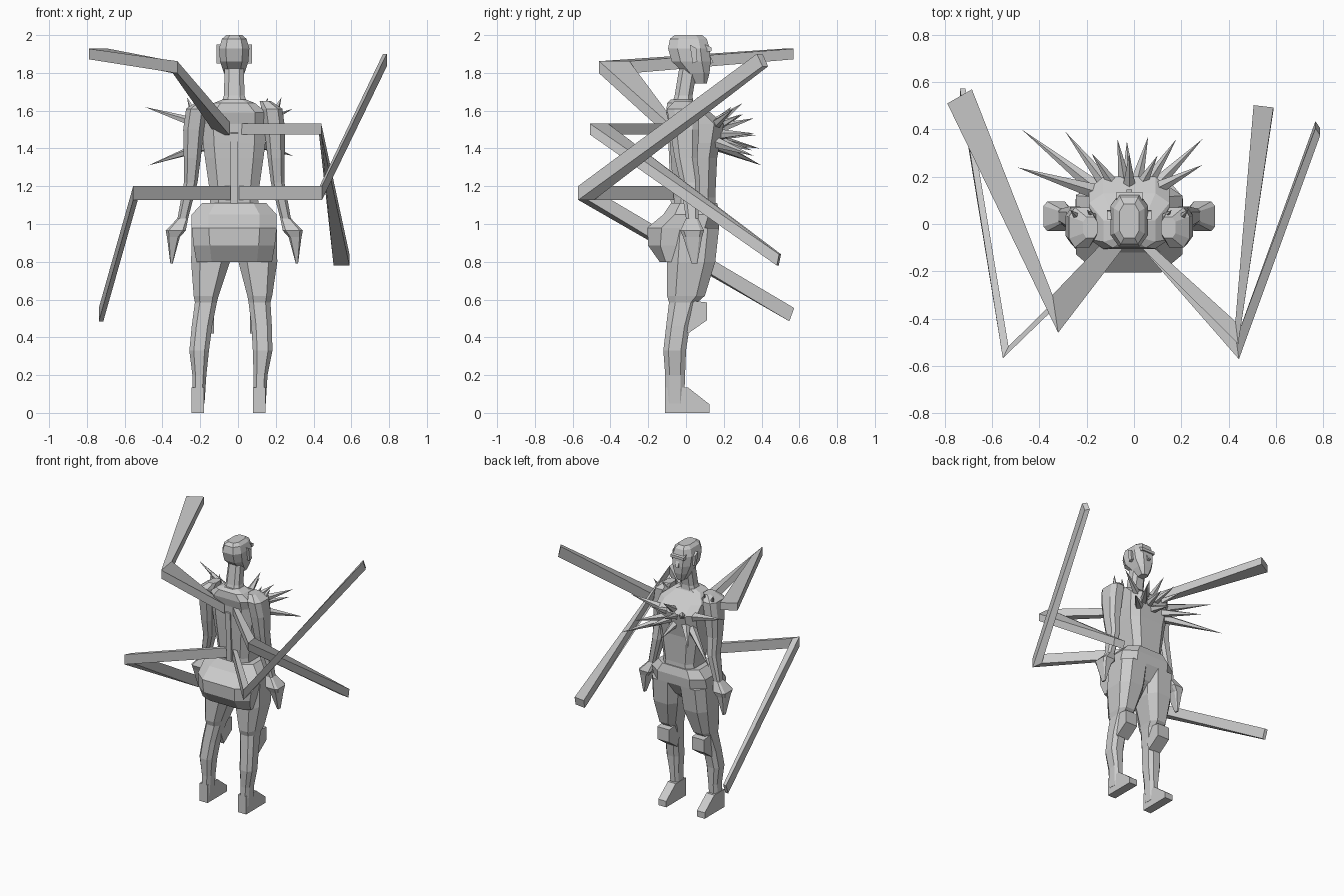
import bpy, bmesh
from mathutils import Vector

C = -0.02  # body centre line


def mesh_from_rings(name, rings):
    """Skin a list of equal-length point rings and cap both ends."""
    bm = bmesh.new()
    rows = [[bm.verts.new(p) for p in r] for r in rings]
    n = len(rows[0])
    for a, b in zip(rows, rows[1:]):
        for i in range(n):
            j = (i + 1) % n
            bm.faces.new((a[i], a[j], b[j], b[i]))
    bm.faces.new(rows[0][::-1])
    bm.faces.new(rows[-1])
    bmesh.ops.recalc_face_normals(bm, faces=bm.faces)
    me = bpy.data.meshes.new(name)
    bm.to_mesh(me)
    bm.free()
    ob = bpy.data.objects.new(name, me)
    bpy.context.collection.objects.link(ob)
    return ob


def loft(name, levels, side=1, k=0.55, centre=lambda z: C):
    """Levels: (z, centre x, y min, y max, half width); eight-sided sections."""
    rings = []
    for z, cx, y0, y1, hx in levels:
        cy, hy = (y0 + y1) / 2, (y1 - y0) / 2
        corners = [(1, k), (k, 1), (-k, 1), (-1, k), (-1, -k), (-k, -1), (k, -1), (1, -k)]
        rings.append([(centre(z) + side * (cx + a * hx), cy + b * hy, z) for a, b in corners])
    return mesh_from_rings(name, rings)


def prism(name, x0, x1, profile):
    """Extrude a side-view (y, z) profile across x."""
    return mesh_from_rings(name, [[(x, y, z) for y, z in profile] for x in (x0, x1)])


def bar(name, sections):
    """Rectangular bent bar from (centre, half side u, half side v)."""
    rings = []
    for p, u, v in sections:
        p, u, v = Vector(p), Vector(u), Vector(v)
        rings.append([p + u + v, p - u + v, p - u - v, p + u - v])
    return mesh_from_rings(name, rings)


def spike(name, base, tip, r, sides=5):
    d = Vector(tip) - Vector(base)
    bpy.ops.mesh.primitive_cone_add(vertices=sides, radius1=r, radius2=0, depth=d.length,
                                    location=(Vector(base) + Vector(tip)) / 2,
                                    rotation=d.to_track_quat('Z', 'Y').to_euler())
    bpy.context.object.name = name


# torso, neck and head
loft("torso", [(1.03, 0, -.06, .16, .14), (1.14, 0, -.065, .155, .125),
               (1.35, 0, -.08, .165, .155), (1.43, 0, -.085, .18, .165),
               (1.53, 0, -.09, .20, .17), (1.59, 0, -.105, .13, .17),
               (1.64, 0, -.10, .04, .11), (1.66, 0, -.08, .03, .06)], k=.65)
loft("neck", [(1.6, 0, -.085, .04, .08), (1.68, 0, -.06, .035, .055),
              (1.83, 0, -.035, .06, .05)])
loft("head", [(1.745, 0, .04, .11, .028), (1.80, 0, -.01, .125, .055),
              (1.86, 0, -.075, .13, .075), (1.93, 0, -.095, .125, .08),
              (1.98, 0, -.085, .11, .065), (2.0, 0, -.06, .085, .042)])
prism("nose", C - .012, C + .012, [(.12, 1.91), (.145, 1.855), (.12, 1.845)])
prism("brow", C - .055, C + .055, [(.1, 1.95), (.135, 1.935), (.135, 1.915), (.1, 1.91)])
prism("spine", C - .02, C + .02, [(-.05, 1.08), (-.08, 1.1), (-.095, 1.48), (-.05, 1.5)])

# pelvis
loft("pelvis", [(.80, 0, -.14, .02, .2), (.885, 0, -.2, .12, .215),
                (.98, 0, -.205, .175, .225), (1.05, 0, -.12, .18, .225),
                (1.11, 0, -.08, .165, .17)], k=.6)


def leg_centre(z):
    return -.05 + .03 * min(z / .8, 1)


for s, label in ((1, "right"), (-1, "left")):
    # leg, foot and knee pad
    loft("leg_" + label, [(.05, .162, -.11, -.01, .033), (.2, .162, -.11, -.005, .037),
                          (.33, .168, -.12, .0, .052), (.46, .158, -.105, .02, .054),
                          (.585, .142, -.09, .06, .058), (.62, .142, -.1, .1, .066),
                          (.8, .125, -.1, .155, .103), (.98, .115, -.09, .175, .11)],
         s, centre=leg_centre)
    fx = -.05 + s * .162
    prism("foot_" + label, fx - .033, fx + .033,
          [(-.11, 0), (.125, 0), (.125, .045), (.01, .135), (-.11, .135)])
    kx = leg_centre(.5) + s * .145
    prism("knee_pad_" + label, kx - .05, kx + .05,
          [(.02, .595), (.11, .585), (.11, .49), (.01, .42), (-.02, .5)])
    # natural arm with pointed hand
    loft("arm_" + label, [(1.65, .165, -.06, .03, .03), (1.61, .2, -.1, .07, .055),
                          (1.5, .215, -.085, .07, .055), (1.35, .222, -.06, .06, .045),
                          (1.22, .23, -.03, .075, .036), (1.03, .272, 0, .065, .028)], s)
    loft("hand_" + label, [(1.03, .272, 0, .065, .028), (.965, .31, -.03, .095, .053),
                           (.93, .322, -.015, .085, .034), (.79, .332, .03, .06, .006)], s, k=.7)
    # ear and shoulder thorns
    ex = C + s * .08
    prism("ear_" + label, ex - .014, ex + .014,
          [(.02, 1.95), (.055, 1.93), (.06, 1.86), (.035, 1.85)])
    for i, dx in enumerate((.17, .24)):
        spike(f"shoulder_thorn_{label}_{i}", (C + s * (dx - .03), .02, 1.58),
              (C + s * (dx + .01), .06, 1.67), .025)

# chest spikes fanning forward
tips = [(-.495, .24, 1.62), (-.475, .4, 1.31), (-.29, .39, 1.4), (.29, .36, 1.36),
        (.29, .25, 1.61), (.18, .36, 1.48), (.06, .37, 1.47), (-.07, .36, 1.56),
        (-.02, .3, 1.64), (-.18, .3, 1.58), (.1, .29, 1.58), (-.03, .35, 1.39)]
for i, (x, y, z) in enumerate(tips):
    spike(f"chest_spike_{i}", (C + (x - C) * .25, .13, 1.47 + (z - 1.47) * .25), (x, y, z), .036)

# four jointed back limbs
bar("back_limb_upper_left", [((-.08, -.08, 1.505), (-.035, .02, 0), (0, 0, .035)),
                             ((-.333, -.38, 1.83), (-.012, .08, 0), (0, 0, .032)),
                             ((-.738, .54, 1.9), (.052, .03, 0), (0, 0, .028))])
bar("back_limb_lower_left", [((-.05, -.06, 1.163), (-.01, .01, 0), (0, 0, .037)),
                             ((-.543, -.543, 1.163), (.012, .025, 0), (0, 0, .037)),
                             ((-.725, .56, .52), (.012, 0, 0), (0, .013, .035))])
bar("back_limb_upper_right", [((.015, -.06, 1.502), (.012, .012, 0), (0, 0, .029)),
                              ((.435, -.46, 1.502), (-.006, .048, 0), (0, 0, .029)),
                              ((.548, .492, .81), (-.042, .005, 0), (0, .006, .03))])
bar("back_limb_lower_right", [((.015, -.06, 1.163), (.01, .01, 0), (0, 0, .037)),
                              ((.438, -.53, 1.163), (-.006, .042, 0), (0, 0, .037)),
                              ((.778, .405, 1.868), (-.01, .015, 0), (0, -.015, .033))])
